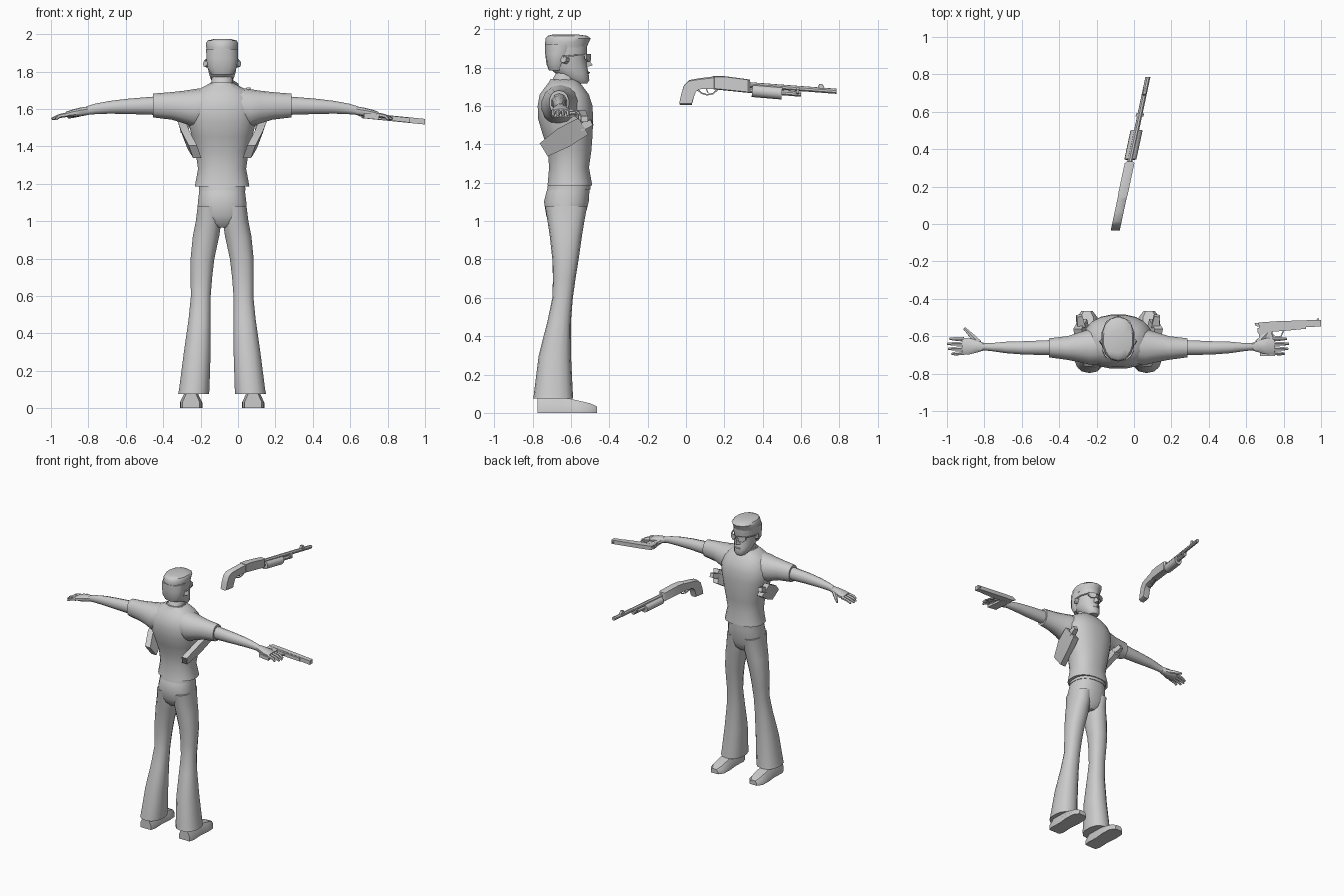
import bpy, bmesh, math
from mathutils import Vector

CX = -0.085  # centre line of the figure
grey = bpy.data.materials.new("light_grey")
grey.diffuse_color = (0.6, 0.6, 0.6, 1)


def make(name, verts, faces):
    bm = bmesh.new()
    vs = [bm.verts.new(v) for v in verts]
    for f in faces:
        bm.faces.new([vs[i] for i in f])
    bmesh.ops.recalc_face_normals(bm, faces=bm.faces[:])
    me = bpy.data.meshes.new(name)
    bm.to_mesh(me)
    bm.free()
    me.materials.append(grey)
    ob = bpy.data.objects.new(name, me)
    bpy.context.collection.objects.link(ob)
    return ob


def loft(name, rings):
    n = len(rings[0])
    faces = [tuple(range(n)), tuple((len(rings) - 1) * n + i for i in range(n))]
    for r in range(len(rings) - 1):
        for i in range(n):
            j = (i + 1) % n
            faces.append((r*n + i, r*n + j, (r+1)*n + j, (r+1)*n + i))
    return make(name, [v for r in rings for v in r], faces)


def oval(a0, a1, b0, b1, n, e=1.0):
    pts = []
    for i in range(n):
        t = 2 * math.pi * (i + 0.5) / n
        c, s = math.cos(t), math.sin(t)
        pts.append(((a0+a1)/2 + (a1-a0)/2 * math.copysign(abs(c)**e, c),
                    (b0+b1)/2 + (b1-b0)/2 * math.copysign(abs(s)**e, s)))
    return pts


def stack(name, rows, n=16, e=0.9, side=1):
    """Loft up z; rows are z, inner x, outer x, back y, front y."""
    return loft(name, [[(CX + side*x, y, z) for x, y in oval(x0, x1, y0, y1, n, e)]
                       for z, x0, x1, y0, y1 in rows])


def limb(name, rows, n=10, e=0.95, side=1):
    """Loft out along x; rows are x, back y, front y, low z, high z."""
    return loft(name, [[(CX + side*x, y, z) for y, z in oval(y0, y1, z0, z1, n, e)]
                       for x, y0, y1, z0, z1 in rows])


def tube(name, pts, r, n=6):
    pts = [Vector(p) for p in pts]
    rings = []
    for i, p in enumerate(pts):
        d = (pts[min(i+1, len(pts)-1)] - pts[max(i-1, 0)]).normalized()
        u = d.cross(Vector((0.1, 0.05, 1)) if abs(d.z) < 0.9 else Vector((0, 1, 0))).normalized()
        v = d.cross(u)
        rr = r[i] if isinstance(r, (list, tuple)) else r
        rings.append([p + rr*(math.cos(a)*u + math.sin(a)*v)
                      for a in [2*math.pi*(k+0.5)/n for k in range(n)]])
    return loft(name, rings)


def sym(rows):
    return [(z, -w, w, b, f) for z, w, b, f in rows]


# Shirt
stack("shirt", sym([
    (1.185, .147, -.725, -.49), (1.20, .145, -.722, -.49), (1.28, .130, -.715, -.505),
    (1.37, .143, -.722, -.492), (1.45, .163, -.748, -.486), (1.53, .183, -.772, -.483),
    (1.60, .188, -.775, -.486), (1.66, .165, -.765, -.505), (1.70, .135, -.735, -.535),
    (1.738, .065, -.705, -.565)]), 20, 0.85)
# Trousers, upper part
stack("trouser_hips", sym([
    (.965, .05, -.69, -.56), (.99, .10, -.715, -.535), (1.03, .135, -.73, -.525),
    (1.10, .131, -.742, -.506), (1.15, .125, -.73, -.503), (1.20, .118, -.712, -.50)]), 20, 0.85)
# Belt
stack("belt", sym([(1.165, .126, -.725, -.498), (1.195, .124, -.72, -.496)]), 20, 0.85)

for s, tag in ((1, "right"), (-1, "left")):
    # Flared trouser leg
    stack(tag + "_trouser_leg", [
        (.075, .068, .237, -.797, -.588), (.10, .066, .232, -.793, -.59),
        (.30, .060, .206, -.768, -.60), (.48, .060, .180, -.722, -.60),
        (.60, .060, .168, -.697, -.59), (.70, .052, .170, -.694, -.576),
        (.80, .040, .170, -.697, -.56), (.92, .014, .158, -.71, -.543),
        (1.00, .002, .142, -.722, -.53), (1.08, .01, .132, -.735, -.515)], 14, 0.85, s)
    # Shoe
    loft(tag + "_shoe", [[(CX + s*(.166 + w*x), y, h*z) for x, z in
                          ((-1, 0), (1, 0), (1, .45), (.6, 1), (-.6, 1), (-1, .45))]
                         for y, w, h in ((-.775, .045, .075), (-.74, .056, .085), (-.65, .052, .085),
                                         (-.57, .060, .066), (-.50, .056, .050), (-.465, .030, .034))])
    # Sleeve and arm
    limb(tag + "_sleeve", [
        (.08, -.75, -.55, 1.52, 1.715), (.15, -.755, -.56, 1.50, 1.706),
        (.20, -.742, -.575, 1.522, 1.698), (.27, -.728, -.598, 1.543, 1.69),
        (.37, -.714, -.610, 1.555, 1.682)], 14, 0.95, s)
    limb(tag + "_arm", [
        (.34, -.703, -.618, 1.568, 1.668), (.50, -.70, -.625, 1.573, 1.655),
        (.60, -.692, -.628, 1.575, 1.643), (.68, -.680, -.636, 1.572, 1.628),
        (.725, -.676, -.636, 1.568, 1.614)], 10, 0.95, s)
    # Palm, fingers and thumb
    limb(tag + "_palm", [
        (.715, -.676, -.636, 1.568, 1.614), (.76, -.690, -.618, 1.560, 1.607),
        (.80, -.700, -.606, 1.556, 1.597), (.835, -.698, -.610, 1.556, 1.585)], 10, 0.8, s)
    for k in range(4):
        y0, y1 = -.690 + .025*k, -.695 + .027*k
        tip = (.888, .908, .912, .900)[k]
        tube(f"{tag}_finger_{k+1}", [(CX + s*.825, y0, 1.570), (CX + s*.87, (y0+y1)/2, 1.562),
                                     (CX + s*tip, y1, 1.546)], [.0125, .011, .007])
    tube(tag + "_thumb", [(CX + s*.745, -.635, 1.580), (CX + s*.785, -.595, 1.568),
                          (CX + s*.822, -.558, 1.556)], [.017, .014, .008])
    # Holster: slanted box rising toward the chest, with a grip poking out
    path = [(.145, -.742, 1.372, .040), (.180, -.640, 1.435, .056), (.203, -.535, 1.495, .050)]
    loft(tag + "_holster", [[(CX + s*(x + a*.022 + b*.3*w), y - b*w*.52, z + b*w*.85)
                             for a, b in ((-1, -1), (1, -1), (1, 1), (-1, 1))]
                            for x, y, z, w in path])
    tube(tag + "_holster_grip", [(CX + s*.198, -.55, 1.49), (CX + s*.208, -.49, 1.515)], [.030, .022], 4)
    # Ear
    tube(tag + "_ear", [(CX + s*.070, -.625, 1.84), (CX + s*.090, -.64, 1.845)], [.022, .020], 8)
    # Spectacles
    loft(tag + "_lens", [[(CX + s*x, y + d, z) for x, z, y in
                          ((.010, 1.872, -.503), (.064, 1.872, -.528), (.062, 1.846, -.528),
                           (.045, 1.830, -.518), (.018, 1.834, -.506))] for d in (0, .009)])
    tube(tag + "_temple", [(CX + s*.062, -.523, 1.866), (CX + s*.084, -.58, 1.864),
                           (CX + s*.088, -.64, 1.858)], .005, 4)

# Neck and collar
stack("neck", sym([(1.68, .07, -.715, -.57), (1.735, .060, -.70, -.572), (1.80, .055, -.665, -.555)]), 12)
stack("collar", sym([(1.715, .082, -.722, -.555), (1.742, .064, -.708, -.562)]), 12)
# Head
stack("head", sym([
    (1.718, .036, -.60, -.515), (1.735, .052, -.635, -.504), (1.77, .066, -.68, -.508),
    (1.80, .075, -.715, -.514), (1.85, .080, -.725, -.522), (1.88, .082, -.728, -.515),
    (1.925, .083, -.73, -.515)]), 14, 0.95)
# Flat-top hair
stack("hair_top", sym([
    (1.905, .084, -.734, -.518), (1.93, .087, -.735, -.508), (1.953, .088, -.732, -.496),
    (1.966, .080, -.722, -.515), (1.974, .045, -.69, -.57)]), 14, 0.95)
stack("hair_back", sym([
    (1.785, .060, -.715, -.63), (1.82, .080, -.728, -.62), (1.87, .086, -.734, -.59),
    (1.92, .087, -.735, -.56)]), 14, 0.85)
# Nose and mouth
make("nose", [(CX-.008, -.52, 1.862), (CX+.008, -.52, 1.862), (CX-.018, -.52, 1.803),
              (CX+.018, -.52, 1.803), (CX, -.486, 1.812)],
     [(0, 1, 4), (0, 4, 2), (1, 3, 4), (2, 4, 3), (0, 2, 3, 1)])
tube("lips", [(CX-.026, -.52, 1.772), (CX, -.507, 1.774), (CX+.026, -.52, 1.772)], .006)
tube("lens_bridge", [(CX-.014, -.498, 1.866), (CX+.014, -.498, 1.866)], .004, 4)


# Pistol, held flat in the right hand and tipped down toward the muzzle
def pistol_part(name, outline, half):
    return loft(name, [[(x, y, 1.566 - .10*(x - .66) + d) for x, y in outline] for d in (-half, half)])


pistol_part("pistol_slide", [(.665, -.527), (.76, -.520), (1.0, -.512), (1.0, -.548), (.67, -.562)], .015)
pistol_part("pistol_frame", [(.66, -.555), (.92, -.548), (.92, -.560), (.80, -.572), (.66, -.58)], .013)
pistol_part("pistol_grip", [(.665, -.56), (.735, -.565), (.755, -.705), (.675, -.705)], .014)
pistol_part("pistol_sight", [(.975, -.514), (.99, -.513), (.99, -.504), (.98, -.505)], .004)
pistol_part("pistol_hammer", [(.645, -.53), (.67, -.53), (.67, -.55), (.65, -.545)], .006)
tube("pistol_trigger_guard", [(.735, -.57, 1.557), (.745, -.60, 1.556), (.785, -.603, 1.552),
                              (.80, -.57, 1.551)], .005, 4)


# Shotgun, floating ahead of the figure; x follows y so it points a little to the right
def aim(ob):
    for v in ob.data.vertices:
        v.co.x += -.093 + .213 * v.co.y


def gun_plate(name, outline, half):
    # a narrower outer layer gives the side walls a bevel
    c = sum((Vector(p) for p in outline), Vector((0, 0))) / len(outline)
    rings = []
    for d, k in ((-half, .9), (-half*.6, 1), (half*.6, 1), (half, .9)):
        rings.append([(d, c.x + (y - c.x)*(1 if len(outline) > 6 else k), c.y + (z - c.y)*k)
                      for y, z in outline])
    aim(loft(name, rings))


def gun_tube(name, y0, z0, y1, z1, r, n=8):
    aim(tube(name, [(0, y0, z0), (0, y1, z1)], r, n))


gun_plate("shotgun_stock", [(-.035, 1.607), (-.025, 1.66), (-.010, 1.71), (.015, 1.735), (.07, 1.745),
                            (.15, 1.755), (.16, 1.69), (.07, 1.688), (.052, 1.675), (.042, 1.65),
                            (.030, 1.605)], .024)
gun_plate("shotgun_receiver", [(.14, 1.756), (.20, 1.756), (.335, 1.738), (.335, 1.668), (.14, 1.688)], .026)
gun_tube("shotgun_barrel", .32, 1.712, .785, 1.677, .014)
gun_tube("shotgun_magazine", .32, 1.684, .60, 1.662, .014)
gun_tube("shotgun_pump", .345, 1.680, .50, 1.667, .033, 10)
gun_tube("shotgun_band", .575, 1.680, .59, 1.679, .022)
gun_plate("shotgun_sight", [(.685, 1.69), (.695, 1.716), (.71, 1.716), (.725, 1.69)], .009)
aim(tube("shotgun_trigger_guard", [(0, .06, 1.686), (0, .08, 1.667), (0, .11, 1.659), (0, .14, 1.664),
                                   (0, .165, 1.686)], .005, 4))
aim(tube("shotgun_trigger", [(0, .105, 1.692), (0, .115, 1.668)], .004, 4))

# Smooth shading with crisp edges
for ob in bpy.context.scene.objects:
    ob.select_set(True)
    bpy.context.view_layer.objects.active = ob
bpy.ops.object.shade_smooth_by_angle(angle=math.radians(40))
